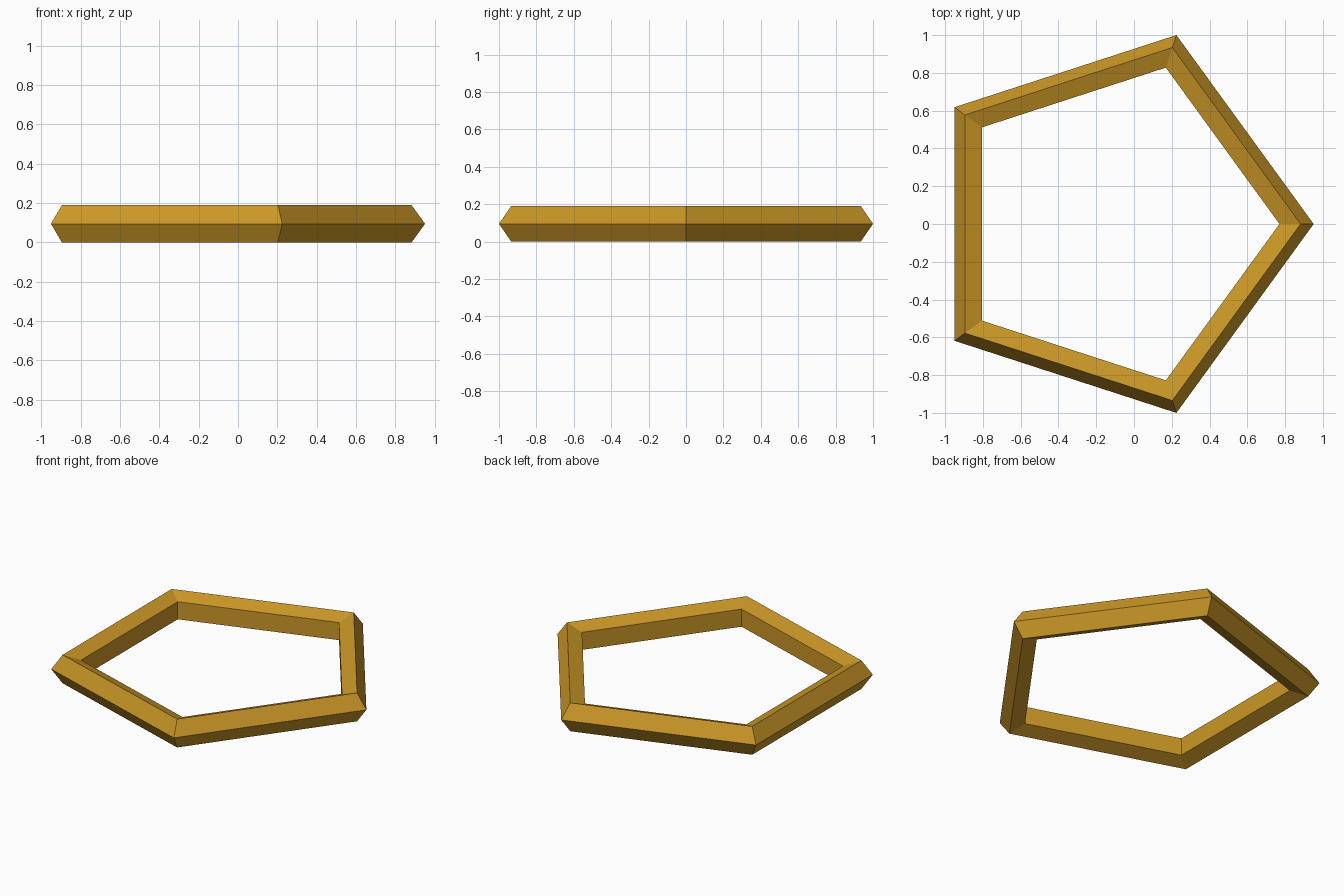
import bpy
from math import sin, cos, radians

# Remove the default cube
cube = bpy.data.objects.get("Cube")
if cube:
    bpy.data.objects.remove(cube, do_unlink=True)

SIDES = 5
TUBE = 0.1                                # radius of the five-sided bar
OUTER = 1.0 / sin(radians(72))            # corner radius giving a width of 2
HALF_HEIGHT = TUBE * sin(radians(72))
CENTRE_X = -OUTER * (1 - cos(radians(36))) / 2   # centres the pentagon's bounds

# Gold material
gold = bpy.data.materials.new("gold")
gold.use_nodes = True
colour = (0.6, 0.31, 0.02, 1)
gold.diffuse_color = colour
gold.node_tree.nodes["Principled BSDF"].inputs["Base Color"].default_value = colour

# Pentagonal ring with a pentagonal cross-section, one corner pointing to +x
bpy.ops.mesh.primitive_torus_add(
    major_segments=SIDES, minor_segments=SIDES,
    major_radius=OUTER - TUBE, minor_radius=TUBE,
    location=(CENTRE_X, 0, HALF_HEIGHT))
ring = bpy.context.object
ring.name = "pentagon_ring"
ring.data.materials.append(gold)
bpy.ops.object.shade_flat()
